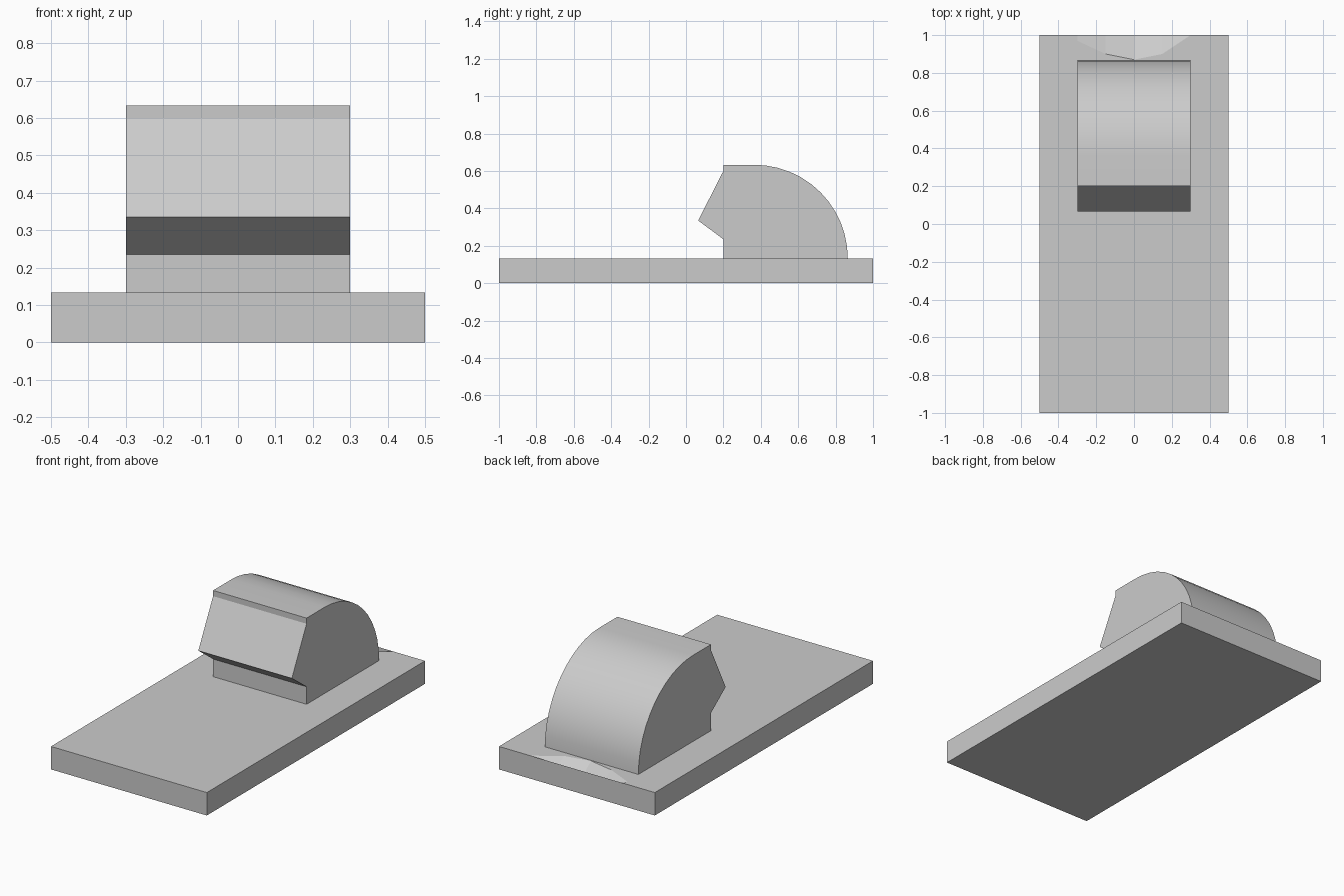
import bpy, bmesh, math

cube = bpy.data.objects.get("Cube")
if cube:
    bpy.data.objects.remove(cube, do_unlink=True)

grey = bpy.data.materials.new("light_grey")
grey.use_nodes = True
grey.diffuse_color = (0.6, 0.6, 0.6, 1)
grey.node_tree.nodes["Principled BSDF"].inputs["Base Color"].default_value = (0.6, 0.6, 0.6, 1)

TOP = 0.133


def finish(bm, name):
    bmesh.ops.recalc_face_normals(bm, faces=bm.faces)
    mesh = bpy.data.meshes.new(name)
    bm.to_mesh(mesh)
    bm.free()
    mesh.materials.append(grey)
    obj = bpy.data.objects.new(name, mesh)
    bpy.context.collection.objects.link(obj)
    return obj


# Base slab with a shallow scoop broken out of its back top edge
bm = bmesh.new()
corners = [(0.5, 1), (0.5, -1), (-0.5, -1), (-0.5, 1)]
low = [bm.verts.new((x, y, 0)) for x, y in corners]
high = [bm.verts.new((x, y, TOP)) for x, y in corners]
# Scoop: x, y of its rim on the top face, depth of its rim on the back face
scoop = [(-0.15, 0.9, 0.06), (0, 0.87, 0.097), (0.15, 0.9, 0.055)]
left_edge = bm.verts.new((-0.3, 1, TOP))
right_end = bm.verts.new((0.3, 1, TOP))
rim = [bm.verts.new((-0.3, 0.97, TOP))] + [bm.verts.new((x, y, TOP)) for x, y, d in scoop]
lip = [bm.verts.new((-0.3, 1, TOP - 0.008))] + [bm.verts.new((x, 1, TOP - d)) for x, y, d in scoop]

bm.faces.new(low)
for i in range(3):
    bm.faces.new((low[i], low[i + 1], high[i + 1], high[i]))
bm.faces.new(high + [left_edge] + rim + [right_end])
bm.faces.new([low[0], low[3], high[3], left_edge] + lip + [right_end, high[0]])
bm.faces.new((left_edge, rim[0], lip[0]))
for i in range(3):
    bm.faces.new((rim[i], rim[i + 1], lip[i + 1], lip[i]))
bm.faces.new((rim[3], right_end, lip[3]))
bmesh.ops.triangulate(bm, faces=[f for f in bm.faces if len(f.verts) > 4])
finish(bm, "base_slab")

# Rounded block with a pointed front, extruded from its side profile
STEPS, RADIUS, CENTRE = 12, 0.5, 0.365
profile = [(0.2, TOP), (0.2, 0.235), (0.065, 0.335), (0.2, 0.6), (0.2, TOP + RADIUS)]
for i in range(STEPS + 1):
    a = math.pi / 2 * (1 - i / STEPS)
    profile.append((CENTRE + RADIUS * math.cos(a), TOP + RADIUS * math.sin(a)))

bm = bmesh.new()
side = bm.faces.new([bm.verts.new((-0.3, y, z)) for y, z in profile])
ext = bmesh.ops.extrude_face_region(bm, geom=[side], use_keep_orig=True)
bmesh.ops.translate(bm, vec=(0.6, 0, 0),
                    verts=[v for v in ext["geom"] if isinstance(v, bmesh.types.BMVert)])
block = finish(bm, "rounded_block")
bpy.ops.object.select_all(action='DESELECT')
block.select_set(True)
bpy.context.view_layer.objects.active = block
bpy.ops.object.shade_smooth_by_angle(angle=math.radians(20))
